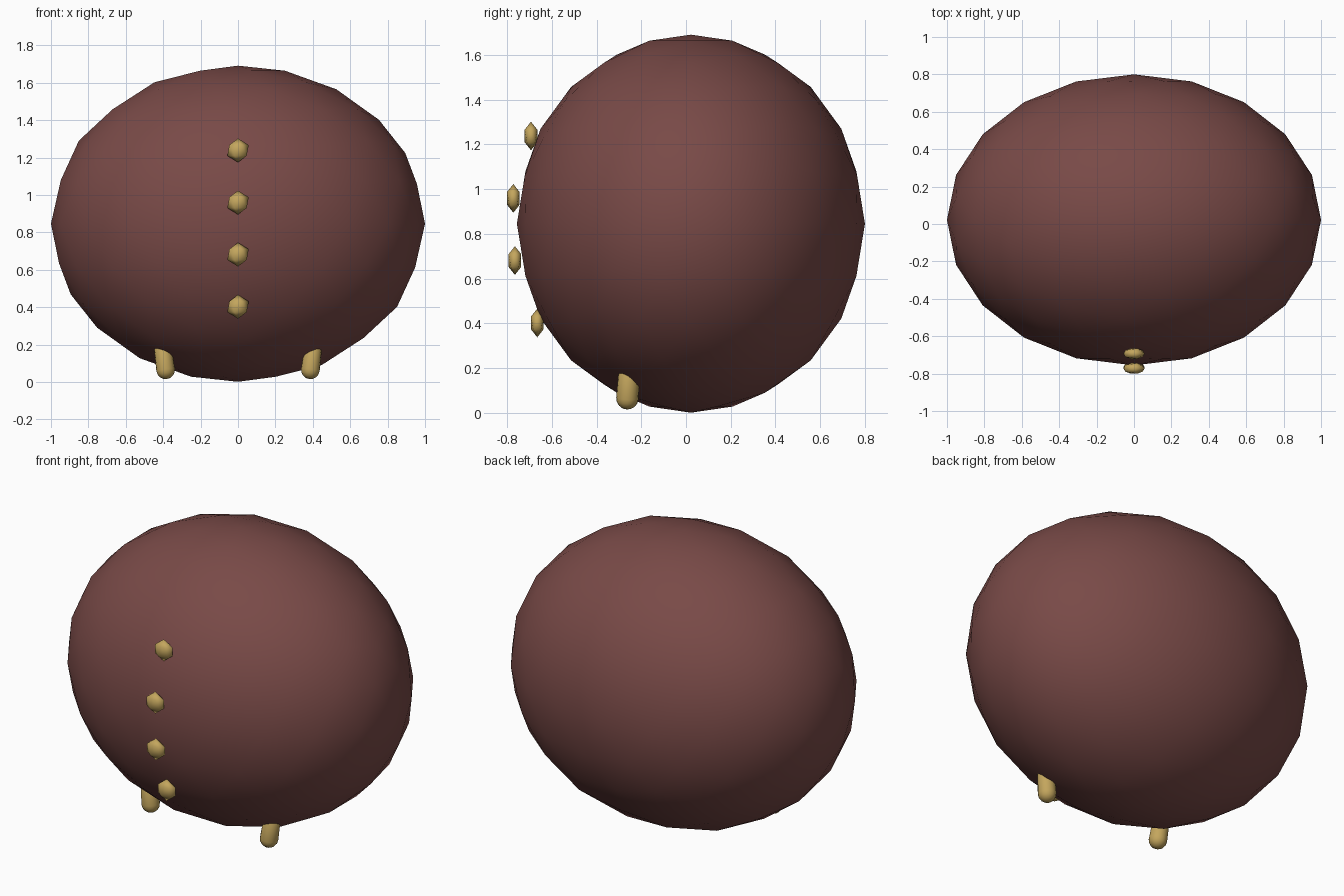
import bpy, bmesh
from mathutils import Matrix, Vector

cube = bpy.data.objects.get("Cube")
if cube:
    bpy.data.objects.remove(cube, do_unlink=True)


def material(name, colour):
    mat = bpy.data.materials.new(name)
    mat.use_nodes = True
    mat.diffuse_color = (*colour, 1)
    mat.node_tree.nodes["Principled BSDF"].inputs["Base Color"].default_value = (*colour, 1)
    return mat


brown = material("reddish brown", (0.19, 0.068, 0.063))
gold = material("gold", (0.55, 0.38, 0.11))


def add_object(name, bm, mat):
    for face in bm.faces:
        face.smooth = True
    mesh = bpy.data.meshes.new(name)
    bm.to_mesh(mesh)
    bm.free()
    mesh.materials.append(mat)
    obj = bpy.data.objects.new(name, mesh)
    bpy.context.collection.objects.link(obj)
    return obj


def ball(name, centre, radii, detail, mat):
    bm = bmesh.new()
    bmesh.ops.create_icosphere(bm, subdivisions=detail, radius=1)
    bm.transform(Matrix.Translation(centre) @ Matrix.Diagonal((*radii, 1)))
    return add_object(name, bm, mat)


def foot(name, side):
    # Round-tipped peg, its upper end buried in the body and leaning outward
    bm = bmesh.new()
    bmesh.ops.create_uvsphere(bm, u_segments=16, v_segments=8, radius=0.05)
    for v in bm.verts:
        if v.co.z > 0.001:
            v.co.z += 0.1
    axis = Vector((side * 0.13, 0.06, 1))
    lean = Vector((0, 0, 1)).rotation_difference(axis).to_matrix().to_4x4()
    bm.transform(Matrix.Translation((side * 0.387, -0.262, 0.065)) @ lean)
    return add_object(name, bm, gold)


# Rounded body
ball("body", (0, 0.022, 0.846), (1, 0.778, 0.845), 3, brown)

# Column of faceted buttons down the front
buttons = [(-0.693, 1.238), (-0.772, 0.959), (-0.765, 0.681), (-0.665, 0.402)]
for i, (y, z) in enumerate(buttons):
    ball(f"button_{i + 1}", (0, y, z), (0.064, 0.033, 0.064), 1, gold)

# Pair of feet
foot("left_foot", 1)
foot("right_foot", -1)
